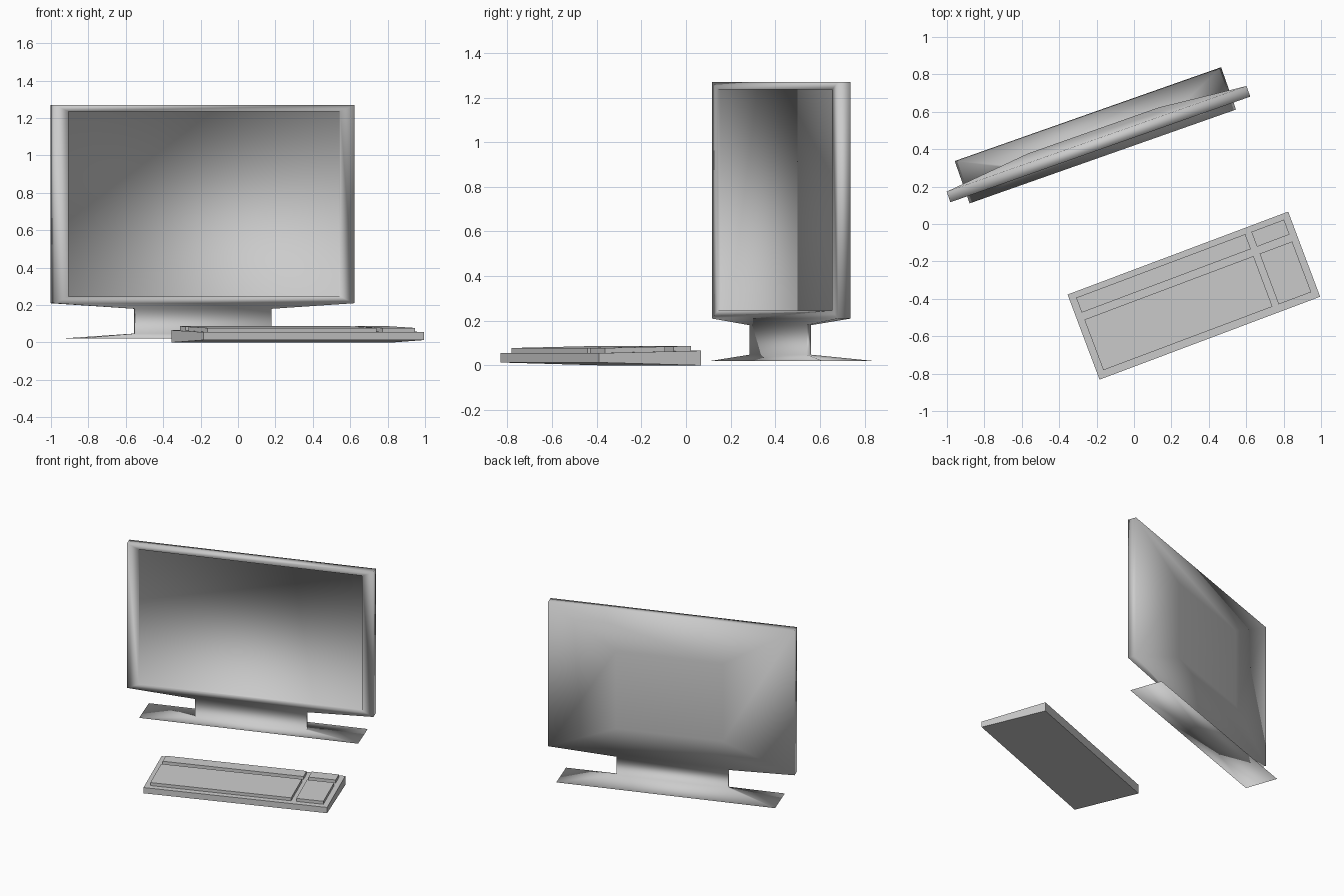
import bpy, bmesh, math

cube = bpy.data.objects.get("Cube")
if cube:
    bpy.data.objects.remove(cube, do_unlink=True)

GREY = (0.6, 0.6, 0.6, 1.0)
grey = bpy.data.materials.new("light grey plastic")
grey.use_nodes = True
grey.diffuse_color = GREY
grey.node_tree.nodes["Principled BSDF"].inputs["Base Color"].default_value = GREY


def finish(bm, name, location, angle, smooth):
    bmesh.ops.recalc_face_normals(bm, faces=bm.faces[:])
    for face in bm.faces:
        face.smooth = smooth
    mesh = bpy.data.meshes.new(name)
    bm.to_mesh(mesh)
    bm.free()
    mesh.materials.append(grey)
    obj = bpy.data.objects.new(name, mesh)
    obj.location = location
    obj.rotation_euler.z = math.radians(angle)
    bpy.context.collection.objects.link(obj)
    return obj


def level_ring(bm, half, front, back, z):
    """Horizontal rectangle: front left, front right, back right, back left."""
    return [bm.verts.new(p) for p in
            ((-half, front, z), (half, front, z), (half, back, z), (-half, back, z))]


def upright_ring(bm, half, bottom, top, y):
    """Vertical rectangle, matching the order of the frame corners."""
    return [bm.verts.new(p) for p in
            ((-half, y, bottom), (half, y, bottom), (half, y, top), (-half, y, top))]


def bridge(bm, a, b, sides=range(4)):
    for i in sides:
        j = (i + 1) % 4
        bm.faces.new((a[i], a[j], b[j], b[i]))


# Monitor: foot, neck and frame lofted as one smooth skin
bm = bmesh.new()
foot = level_ring(bm, 0.755, -0.07, 0.17, 0.02)
neck_low = level_ring(bm, 0.385, -0.015, 0.005, 0.048)
neck_high = level_ring(bm, 0.385, -0.015, 0.005, 0.18)
frame_low = level_ring(bm, 0.85, -0.03, 0.03, 0.21)
frame_high = level_ring(bm, 0.85, -0.03, 0.03, 1.27)
rings = [foot, neck_low, neck_high, frame_low]
for lower, upper in zip(rings, rings[1:]):
    bridge(bm, lower, upper)
bridge(bm, frame_low, frame_high, sides=(1, 3))
bm.faces.new(frame_high)
underside = bm.faces.new(foot)
bmesh.ops.poke(bm, faces=[underside])

# Bezel and recessed screen
front = [frame_low[0], frame_low[1], frame_high[1], frame_high[0]]
bezel = upright_ring(bm, 0.77, 0.245, 1.235, -0.03)
screen = upright_ring(bm, 0.77, 0.245, 1.235, -0.018)
bridge(bm, front, bezel)
bridge(bm, bezel, screen)
bm.faces.new(screen)

# Bulging back with a flat middle
back = [frame_low[3], frame_low[2], frame_high[2], frame_high[3]]
plateau = upright_ring(bm, 0.37, 0.42, 0.99, 0.078)
bridge(bm, back, plateau)
bm.faces.new(plateau)
finish(bm, "monitor", (-0.19, 0.427, 0), 19.4, True)

# Keyboard: wedge tray and four raised key blocks
LENGTH, DEPTH = 1.26, 0.486
PLACE, TURN = (0.32, -0.383, 0), 20.6


def deck(v):
    """Height of the sloping tray top, v measured from the back edge."""
    return 0.066 - 0.011 * v / DEPTH


def wedge(name, u0, u1, v0, v1, floor, lift):
    bm = bmesh.new()
    rings = []
    for height in (floor, lambda v: deck(v) + lift):
        rings.append([bm.verts.new((u - LENGTH / 2, DEPTH / 2 - v, height(v)))
                      for u, v in ((u0, v0), (u1, v0), (u1, v1), (u0, v1))])
    bridge(bm, *rings)
    for ring in rings:
        bm.faces.new(ring)
    return finish(bm, name, PLACE, TURN, False)


wedge("keyboard_tray", 0, LENGTH, 0, DEPTH, lambda v: 0.013 * v / DEPTH, 0)
rows = {"function": (0.032, 0.117), "main": (0.157, 0.446)}
columns = {"letter": (0.037, 1.003), "number": (1.038, 1.224)}
for row, (v0, v1) in rows.items():
    for column, (u0, u1) in columns.items():
        wedge(f"{row}_{column}_keys", u0, u1, v0, v1, lambda v: deck(v) - 0.004, 0.022)
